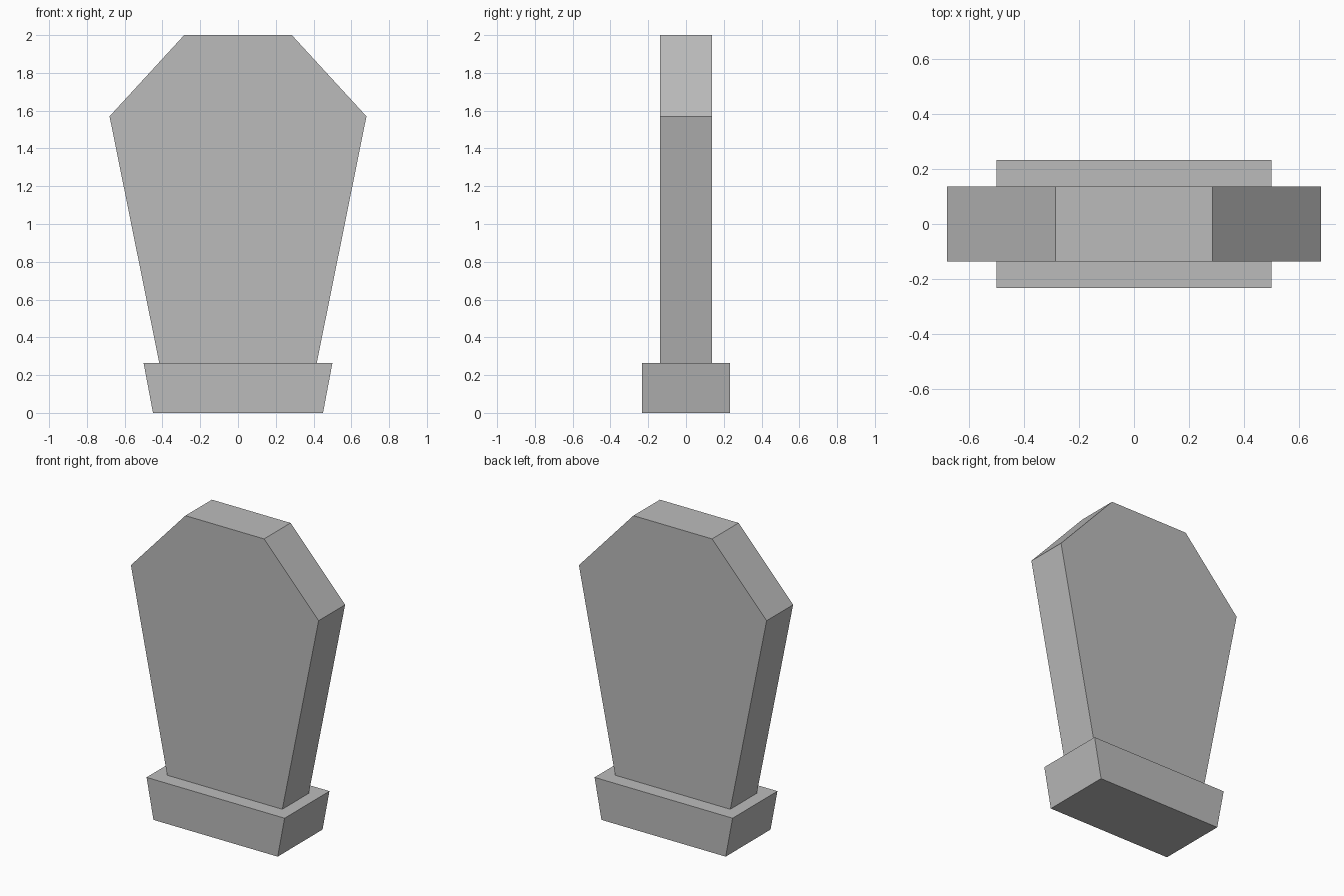
import bpy
import bmesh

cube = bpy.data.objects.get("Cube")
if cube:
    bpy.data.objects.remove(cube, do_unlink=True)

# Stone colour
stone = bpy.data.materials.new("grey_stone")
stone.use_nodes = True
colour = (0.5, 0.5, 0.5, 1)
stone.diffuse_color = colour
stone.node_tree.nodes["Principled BSDF"].inputs["Base Color"].default_value = colour


def extruded_profile(name, half, y_front, y_back):
    """Mirror a right-hand (x, z) outline, then extrude it along y."""
    outline = half + [(-x, z) for x, z in reversed(half)]
    bm = bmesh.new()
    face = bm.faces.new([bm.verts.new((x, y_front, z)) for x, z in outline])
    ext = bmesh.ops.extrude_face_region(bm, geom=[face])
    moved = [v for v in ext["geom"] if isinstance(v, bmesh.types.BMVert)]
    bmesh.ops.translate(bm, vec=(0, y_back - y_front, 0), verts=moved)
    bmesh.ops.recalc_face_normals(bm, faces=bm.faces)
    mesh = bpy.data.meshes.new(name)
    bm.to_mesh(mesh)
    bm.free()
    mesh.materials.append(stone)
    obj = bpy.data.objects.new(name, mesh)
    bpy.context.collection.objects.link(obj)
    return obj


# Plinth, flaring towards the top
extruded_profile("plinth", [(0.45, 0), (0.5, 0.265)], -0.232, 0.232)

# Coffin-shaped upright slab standing on the plinth
extruded_profile("headstone_slab",
                 [(0.417, 0.265), (0.68, 1.57), (0.285, 2)], -0.137, 0.137)
